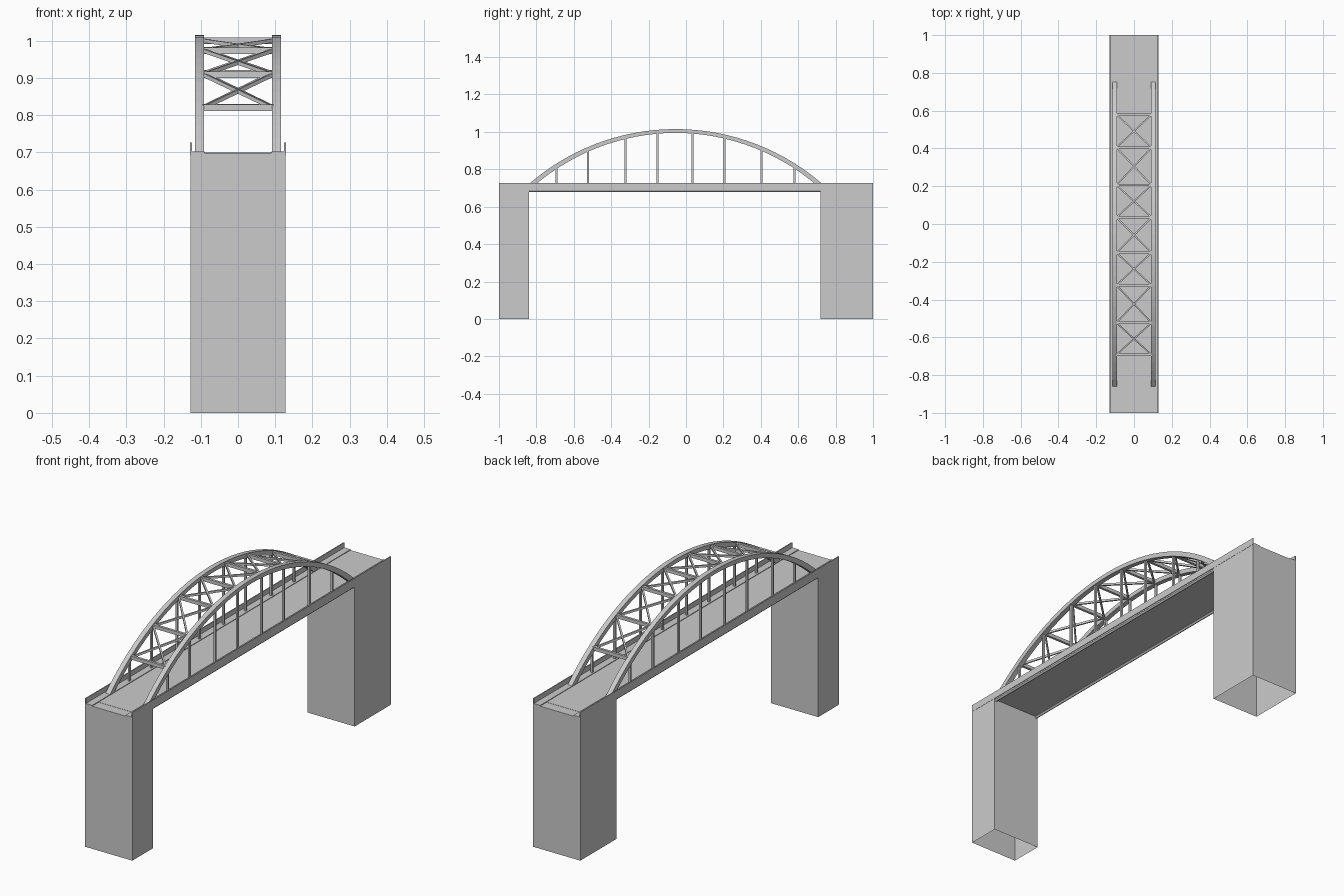
import bpy, bmesh, math
from mathutils import Vector

if "Cube" in bpy.data.objects:
    bpy.data.objects.remove(bpy.data.objects["Cube"])

MID, R, TOP = -0.055, 1.194, 1.015          # arch centre, outer radius, crown height
HANGERS = [-0.6925, -0.523, -0.324, -0.152, 0.035, 0.206, 0.404, 0.58]


def finish(name, bm):
    bmesh.ops.recalc_face_normals(bm, faces=bm.faces)
    me = bpy.data.meshes.new(name)
    bm.to_mesh(me)
    bm.free()
    ob = bpy.data.objects.new(name, me)
    bpy.context.collection.objects.link(ob)
    return ob


def add_box(bm, lo, hi, open_bottom=False):
    vs = bmesh.ops.create_cube(bm, size=1)["verts"]
    for v in vs:
        v.co = Vector([(lo[i] + hi[i]) / 2 + v.co[i] * (hi[i] - lo[i]) for i in range(3)])
    if open_bottom:
        faces = [f for f in bm.faces if all(abs(v.co.z - lo[2]) < 1e-5 for v in f.verts)]
        bmesh.ops.delete(bm, geom=faces, context='FACES_ONLY')


def box(name, lo, hi, open_bottom=False):
    bm = bmesh.new()
    add_box(bm, lo, hi, open_bottom)
    return finish(name, bm)


def add_bar(bm, a, b, w, h):
    # square bar from a to b, kept upright
    a, b = Vector(a), Vector(b)
    d = (b - a).normalized()
    side = d.cross(Vector((0, 0, 1))).normalized()
    up = side.cross(d)
    rings = [[bm.verts.new(p + side * sx * w / 2 + up * sz * h / 2)
              for sx, sz in ((-1, -1), (1, -1), (1, 1), (-1, 1))] for p in (a, b)]
    for i in range(4):
        j = (i + 1) % 4
        bm.faces.new((rings[0][i], rings[0][j], rings[1][j], rings[1][i]))
    bm.faces.new(rings[0])
    bm.faces.new(rings[1])


def arch_z(y):
    return TOP - R + math.sqrt(R * R - (y - MID) ** 2)


# hollow piers, open at the base
box("front_pier", (-0.128, -1, 0), (0.128, -0.84, 0.698), True)
box("back_pier", (-0.128, 0.72, 0), (0.128, 1, 0.698), True)

# deck and road surface
box("deck_slab", (-0.126, -0.84, 0.687), (0.126, 0.72, 0.697))
box("road", (-0.09, -0.95, 0.693), (0.09, 0.95, 0.699))

for s, side in ((-1, "left"), (1, "right")):
    # raised walkway and parapet
    x = sorted((s * 0.09, s * 0.126))
    box(side + "_walkway", (x[0], -1, 0.694), (x[1], 1, 0.702))
    x = sorted((s * 0.124, s * 0.129))
    box(side + "_parapet", (x[0], -1, 0.692), (x[1], 1, 0.726))

    # pipe under the deck edge
    bpy.ops.mesh.primitive_cylinder_add(vertices=12, radius=0.0065, depth=1.56,
                                        location=(s * 0.12, -0.06, 0.684),
                                        rotation=(math.pi / 2, 0, 0))
    bpy.context.object.name = side + "_edge_pipe"
    bpy.ops.object.shade_smooth_by_angle()

    # arch rib, swept as a rectangular section
    bm = bmesh.new()
    rings = []
    n = 32
    a0 = math.acos((0.70 - TOP + R) / R)
    for i in range(n + 1):
        a = a0 * (2 * i / n - 1)
        t = 0.02 + 0.005 * abs(2 * i / n - 1)
        rings.append([bm.verts.new((s * xx, MID + math.sin(a) * r, TOP - R + math.cos(a) * r))
                      for xx, r in ((0.091, R - t), (0.115, R - t), (0.115, R), (0.091, R))])
    for p, q in zip(rings, rings[1:]):
        for i in range(4):
            j = (i + 1) % 4
            bm.faces.new((p[i], p[j], q[j], q[i]))
    bm.faces.new(rings[0])
    bm.faces.new(rings[-1])
    finish(side + "_arch", bm)

    # vertical hangers
    bm = bmesh.new()
    for y in HANGERS:
        add_box(bm, (s * 0.103 - 0.005, y - 0.005, 0.70),
                (s * 0.103 + 0.005, y + 0.005, arch_z(y) - 0.012))
    finish(side + "_hangers", bm)

# cross beams and X bracing between the arches
bm = bmesh.new()
for y in HANGERS:
    z = arch_z(y) - 0.011
    add_bar(bm, (-0.095, y, z), (0.095, y, z), 0.012, 0.017)
finish("cross_beams", bm)

bm = bmesh.new()
for y0, y1 in zip(HANGERS, HANGERS[1:]):
    for s in (-1, 1):
        add_bar(bm, (-s * 0.093, y0, arch_z(y0) - 0.011),
                (s * 0.093, y1, arch_z(y1) - 0.011), 0.008, 0.01)
finish("x_bracing", bm)
